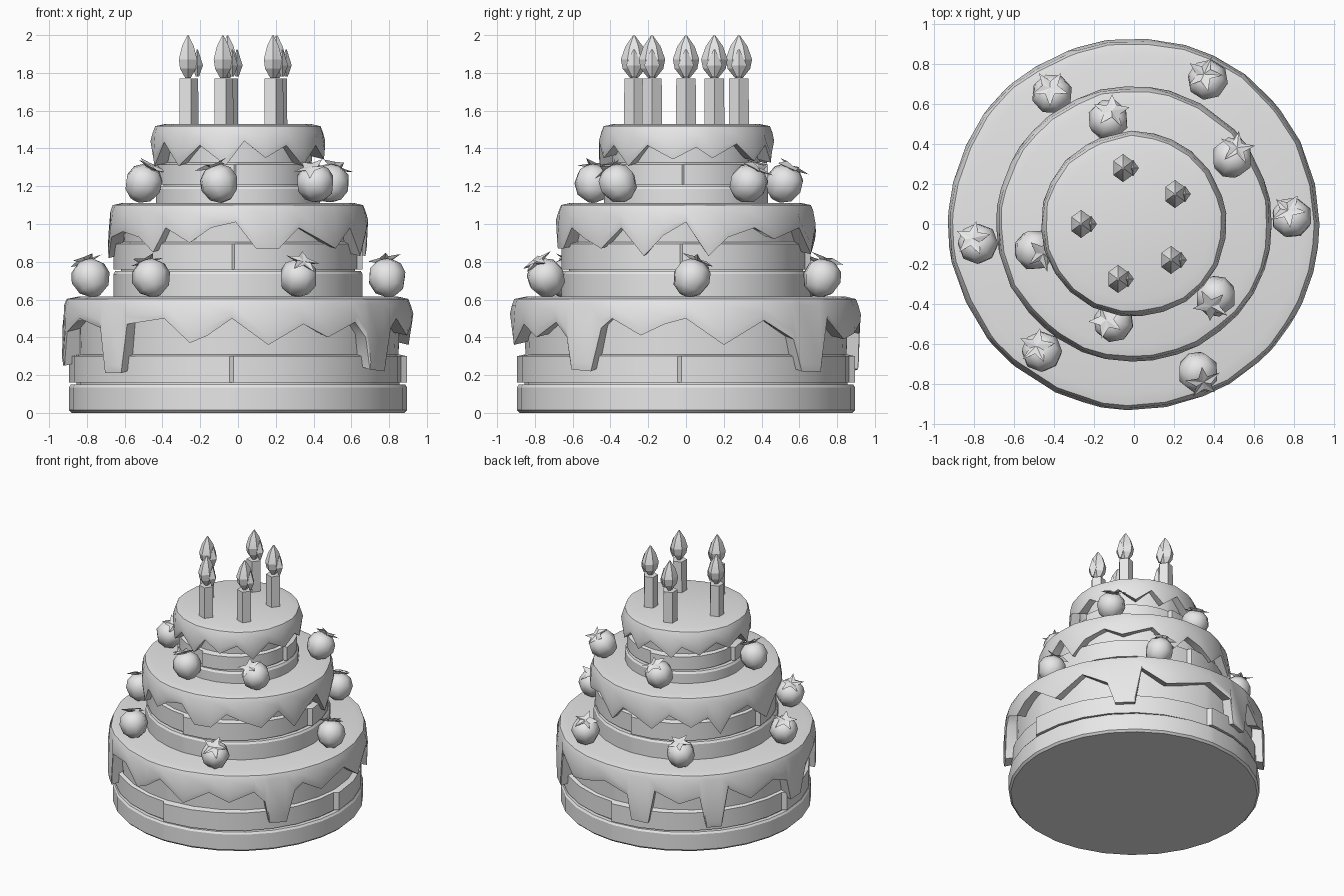
import bpy, bmesh, math, random
from mathutils import Vector

if "Cube" in bpy.data.objects:
    bpy.data.objects.remove(bpy.data.objects["Cube"])

random.seed(4)
clay = bpy.data.materials.new("light_grey")
clay.diffuse_color = (0.8, 0.8, 0.8, 1)
clay.use_nodes = True
clay.node_tree.nodes["Principled BSDF"].inputs["Base Color"].default_value = clay.diffuse_color


def finish(name, bm, angle=35):
    bmesh.ops.recalc_face_normals(bm, faces=bm.faces)
    me = bpy.data.meshes.new(name)
    bm.to_mesh(me)
    bm.free()
    me.materials.append(clay)
    ob = bpy.data.objects.new(name, me)
    bpy.context.collection.objects.link(ob)
    bpy.ops.object.select_all(action='DESELECT')
    bpy.context.view_layer.objects.active = ob
    ob.select_set(True)
    if angle:
        bpy.ops.object.shade_smooth_by_angle(angle=math.radians(angle))
    return ob


def add_rings(bm, degs, rings, cap_start=True, cap_end=True):
    """Skin a stack of rings; each ring maps an angle index to (radius, z)."""
    loops = []
    for ring in rings:
        loop = []
        for i, d in enumerate(degs):
            r, z = ring(i)
            a = math.radians(d)
            loop.append(bm.verts.new((r * math.cos(a), r * math.sin(a), z)))
        loops.append(loop)
    n = len(degs)
    for lo, hi in zip(loops, loops[1:]):
        for i in range(n):
            bm.faces.new((lo[i], lo[(i + 1) % n], hi[(i + 1) % n], hi[i]))
    if cap_start:
        bm.faces.new(loops[0])
    if cap_end:
        bm.faces.new(loops[-1])


def even(n, start=0):
    return [start + 360 * i / n for i in range(n)]


def const(r, z):
    return lambda i: (r, z)


def sponge(name, r, z0, z1, z2, z3):
    """Bottom layer, thin groove, stepped middle layer, groove, upper layer."""
    degs = sorted(even(28) + [88.5, 178.5, 268.5, 358.5, 87, 177, 267, 357])

    def stepped(z):
        # the middle layer narrows and steps back out once per quarter
        return lambda i: (r - 0.03 * ((degs[i] + 2) % 90) / 90, z)

    bm = bmesh.new()
    add_rings(bm, degs, [
        const(r - 0.015, z0), const(r, z0 + 0.015), const(r, z1 - 0.015), const(r - 0.01, z1),
        const(r - 0.04, z1), const(r - 0.04, z1 + 0.01), stepped(z1 + 0.01), stepped(z2 - 0.005),
        const(r - 0.045, z2 + 0.005), const(r - 0.035, z3)])
    return finish(name, bm, 30)


def frosting(name, r, r_in, top, edge):
    """Rounded cap whose lower rim follows the (angle, height) drip outline."""
    edge = sorted(edge)
    degs = [e[0] for e in edge]
    wob = [random.uniform(-0.006, 0.006) for _ in edge]
    bm = bmesh.new()
    add_rings(bm, degs, [
        const(r - 0.08, top),
        lambda i: (r - 0.025 + wob[i], top - 0.012),
        lambda i: (r - 0.012 + wob[i], top - 0.045),
        lambda i: (r + wob[i] / 2, min(top - 0.09, edge[i][1] + 0.04)),
        lambda i: (r - 0.005, edge[i][1]),
        lambda i: (r_in, edge[i][1] + 0.02)], cap_end=False)
    return finish(name, bm, 40)


# Cake layers
sponge("bottom_sponge", 0.895, 0.0, 0.15, 0.305, 0.58)
sponge("middle_sponge", 0.66, 0.59, 0.75, 0.90, 1.08)
sponge("top_sponge", 0.435, 1.09, 1.2, 1.32, 1.5)

# Dripping frosting
frosting("bottom_frosting", 0.93, 0.84, 0.615, [
    (0, .50), (12.5, .36), (26.5, .49), (38, .39), (41.5, .22), (50.5, .22), (53.6, .50),
    (64.6, .39), (74, .42), (86, .48), (98, .42), (100, .23), (108, .22), (111, .48),
    (122, .39), (131, .44), (134, .20), (141, .20), (144, .49), (155, .38), (167, .47),
    (176, .42), (179, .25), (187, .25), (192, .43), (205, .50), (218, .45), (220.5, .21),
    (228, .21), (230.6, .47), (245, .50), (254, .37), (260, .41), (268, .50), (280, .36),
    (292, .47), (301, .40), (312, .48), (317, .40), (319, .23), (327, .22), (331, .45),
    (335, .50), (345, .41), (353, .47)])
frosting("middle_frosting", 0.69, 0.60, 1.112, [
    (0, 1.01), (10, .83), (19, .93), (32, .98), (43, .92), (61, .98), (75, .84), (84, .96),
    (94, .92), (104, .85), (115, .97), (128, .88), (138, .95), (146, .81), (153, .94),
    (165, .98), (173, .90), (182, .82), (192, .93), (207, .96), (220, .93), (229, .85),
    (236, .98), (248, .90), (258, .98), (269, 1.01), (278, .87), (288.5, .87), (298, .98),
    (309, .92), (319, .87), (330, .98), (341, .83), (350, .94)])
frosting("top_frosting", 0.465, 0.38, 1.53, [
    (d + random.uniform(-3, 3), (1.43, 1.33)[k % 2] + random.uniform(-0.025, 0.02))
    for k, d in enumerate(even(24, 4))])


def place(ob, pos, up=(0, 0, 1)):
    ob.location = pos
    ob.rotation_euler = Vector(up).to_track_quat('Z', 'Y').to_euler()


def berry(index, pos, up):
    # rounded fruit body
    bm = bmesh.new()
    profile = [(.03, -.10), (.08, -.065), (.104, 0), (.09, .055), (.05, .09)]
    add_rings(bm, even(8), [const(r, z) for r, z in profile])
    place(finish(f"berry_{index}", bm, 60), pos, up)
    # leafy star on the crown
    bm = bmesh.new()
    hub_top = bm.verts.new((0, 0, .105))
    hub_low = bm.verts.new((0, 0, .08))
    rim = []
    for k, d in enumerate(even(10)):
        r, z = ((.095, .10), (.04, .10))[k % 2]
        a = math.radians(d)
        rim.append(bm.verts.new((r * math.cos(a), r * math.sin(a), z + random.uniform(-.01, .015))))
    for k in range(10):
        for hub in (hub_top, hub_low):
            bm.faces.new((hub, rim[k], rim[(k + 1) % 10]))
    place(finish(f"berry_leaves_{index}", bm, 0), pos, up)


# Berries: x, y, then the direction the crown leans
low = [(-.41, .65, -.1, .3), (.37, .72, -.2, .3), (.79, .03, -.2, .4),
       (.32, -.74, .3, -.6), (-.46, -.64, -.3, .3), (-.78, -.10, -.3, .3)]
high = [(-.13, .52, .2, .5), (.49, .33, .3, .6), (.41, -.36, -.3, -.6),
        (-.10, -.49, -.4, .1), (-.50, -.13, .5, -.2)]
for i, (x, y, u, v) in enumerate(low):
    berry(i, (x, y, .715), (u, v, 1))
for i, (x, y, u, v) in enumerate(high):
    berry(i + len(low), (x, y, 1.215), (u, v, 1))

# Candles with a tall flame and a smaller tongue beside it
for i, (x, y) in enumerate([(-.265, 0), (-.08, -.275), (.185, -.18), (.205, .15), (-.055, .28)]):
    bm = bmesh.new()
    add_rings(bm, even(5, 36), [const(.056, 0), const(.054, .25)])
    place(finish(f"candle_{i}", bm, 20), (x, y, 1.52))

    bm = bmesh.new()
    add_rings(bm, even(6, 30), [const(r, z) for r, z in
                                [(.02, 0), (.06, .05), (.07, .10), (.045, .17), (.006, .225)]])
    flame = finish(f"flame_{i}", bm, 20)
    flame.scale.x = 0.8
    flame.location = (x, y, 1.772)

    bm = bmesh.new()
    add_rings(bm, even(4), [const(r, z) for r, z in [(.012, 0), (.042, .06), (.004, .145)]])
    tongue = finish(f"flame_tongue_{i}", bm, 20)
    tongue.scale.x = 0.7
    tongue.location = (x + .05, y, 1.78)
